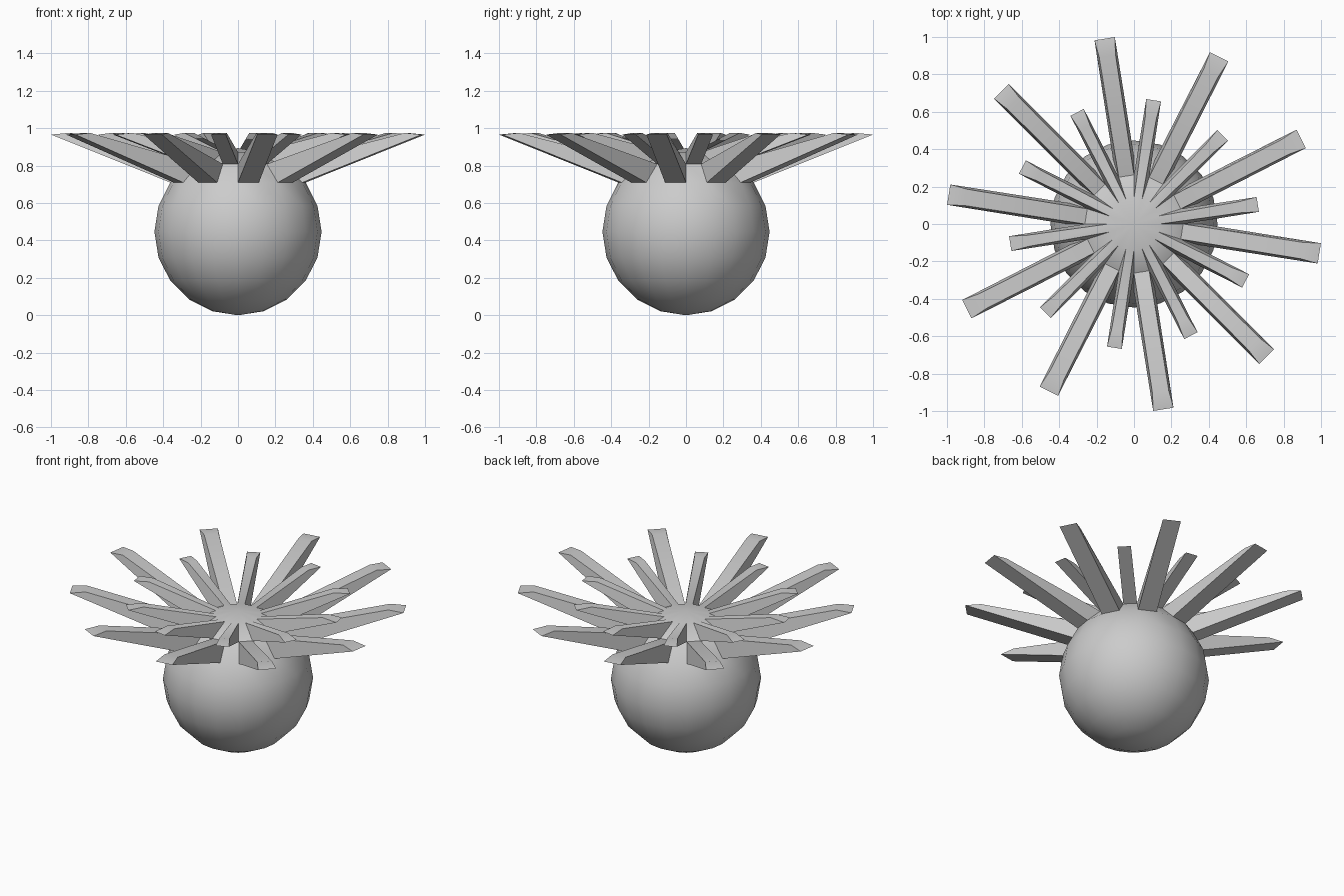
import bpy, bmesh, math
from mathutils import Vector

if "Cube" in bpy.data.objects:
    bpy.data.objects.remove(bpy.data.objects["Cube"])

R, SEG = 0.447, 20

# Ball body
bm = bmesh.new()
bmesh.ops.create_uvsphere(bm, u_segments=SEG, v_segments=10, radius=R)
bmesh.ops.translate(bm, verts=bm.verts, vec=(0, 0, R))

# Pick alternating faces: odd columns in the third ring (long), even in the second (short)
spikes = []
for f in bm.faces:
    c = f.calc_center_median()
    polar = math.degrees(math.atan2(math.hypot(c.x, c.y), c.z - R))
    col = round((math.degrees(math.atan2(c.y, c.x)) % 360 - 9) / 18)
    if col % 2 and 36 < polar < 54:
        spikes.append((f, col, (1.003, 0.055, 0.966), (0.91, 0.044, 0.975)))
    elif col % 2 == 0 and 18 < polar < 36:
        spikes.append((f, col, (0.67, 0.040, 0.966), (0.575, 0.030, 0.975)))

# Pull each face out into a spike; end edges given as (reach, half width, height)
for f, col, outer, inner in spikes:
    a = math.radians(9 + 18 * col)
    out, side = Vector((math.cos(a), math.sin(a), 0)), Vector((-math.sin(a), math.cos(a), 0))
    tip = bmesh.ops.extrude_discrete_faces(bm, faces=[f])["faces"][0]
    mid = tip.calc_center_median().z
    for v in tip.verts:
        reach, half, z = outer if v.co.z < mid else inner
        s = 1 if v.co.dot(side) > 0 else -1
        v.co = out * reach + side * half * s + Vector((0, 0, z))

bmesh.ops.recalc_face_normals(bm, faces=bm.faces)
mesh = bpy.data.meshes.new("spiked_ball")
bm.to_mesh(mesh)
bm.free()
ob = bpy.data.objects.new("spiked_ball", mesh)
bpy.context.collection.objects.link(ob)
bpy.context.view_layer.objects.active = ob
ob.select_set(True)
bpy.ops.object.shade_smooth_by_angle(angle=math.radians(30))
